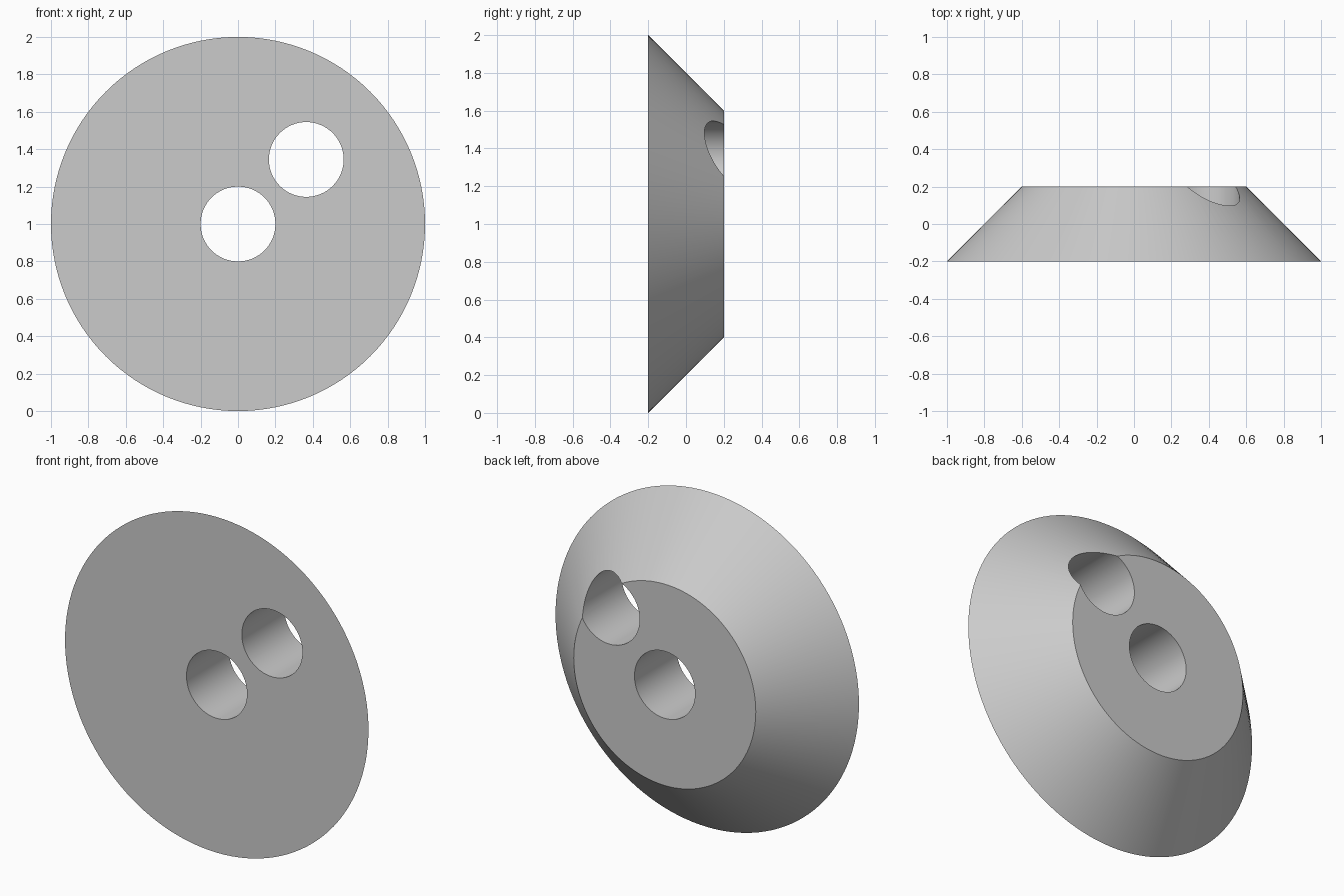
import bpy
from math import pi, radians

default = bpy.data.objects.get("Cube")
if default:
    bpy.data.objects.remove(default, do_unlink=True)

THICKNESS = 0.4
HOLE_RADIUS = 0.2
HOLES = [(0, 1), (0.365, 1.345)]  # x, z of the centre bore and the offset bore

# Plain grey material
grey = bpy.data.materials.new("plain grey")
grey.use_nodes = True
colour = (0.6, 0.6, 0.6, 1)
grey.diffuse_color = colour
grey.node_tree.nodes["Principled BSDF"].inputs["Base Color"].default_value = colour


def round_solid(name, x, z, front_radius, back_radius, depth, sides):
    """Cone or cylinder lying along y, wide end to the front."""
    bpy.ops.mesh.primitive_cone_add(
        vertices=sides, radius1=front_radius, radius2=back_radius, depth=depth,
        location=(x, 0, z), rotation=(-pi / 2, 0, 0))
    solid = bpy.context.object
    solid.name = name
    solid.data.materials.append(grey)
    return solid


# Bevelled disc
disc = round_solid("bevelled_disc", 0, 1, 1, 0.6, THICKNESS, 128)

# Through holes
for x, z in HOLES:
    cutter = round_solid("hole_cutter", x, z, HOLE_RADIUS, HOLE_RADIUS, 2 * THICKNESS, 64)
    cutter.hide_render = True
    bpy.context.view_layer.objects.active = disc
    cut = disc.modifiers.new("hole", "BOOLEAN")
    cut.operation = "DIFFERENCE"
    cut.solver = "EXACT"
    cut.object = cutter
    bpy.ops.object.modifier_apply(modifier=cut.name)
    bpy.data.objects.remove(cutter, do_unlink=True)

# Smooth cone and bore walls, sharp rims
bpy.ops.object.select_all(action="DESELECT")
disc.select_set(True)
bpy.context.view_layer.objects.active = disc
bpy.ops.object.shade_smooth_by_angle(angle=radians(30))
